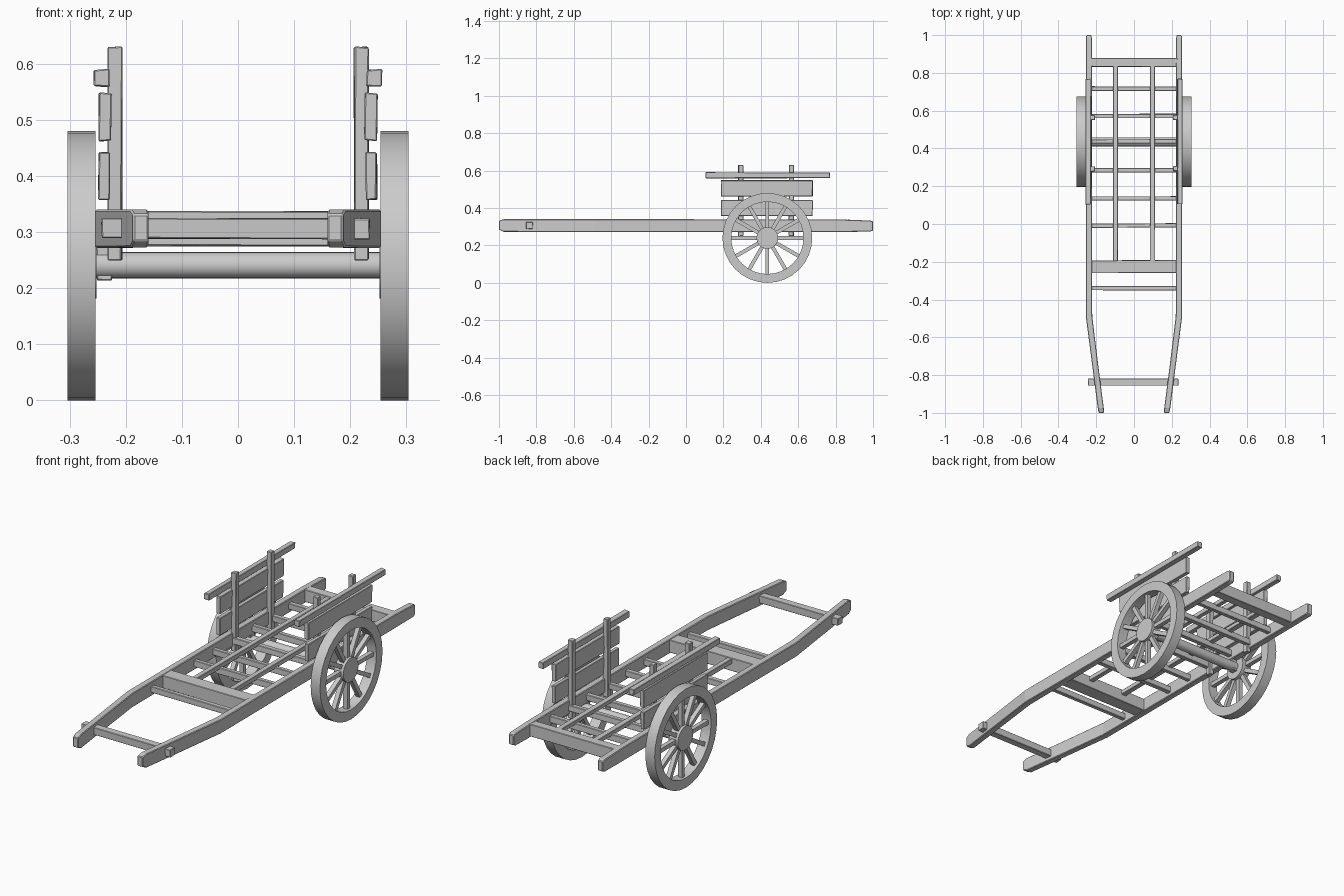
import bpy, bmesh, math, random
from mathutils import Matrix, Vector

if "Cube" in bpy.data.objects:
    bpy.data.objects.remove(bpy.data.objects["Cube"])

random.seed(4)
WY, WZ, WR = 0.435, 0.24, 0.24      # wheel centre and radius


def finish(name, bm, bevel=0.0, smooth=False):
    bmesh.ops.recalc_face_normals(bm, faces=bm.faces)
    me = bpy.data.meshes.new(name)
    bm.to_mesh(me)
    bm.free()
    ob = bpy.data.objects.new(name, me)
    bpy.context.collection.objects.link(ob)
    if bevel:
        m = ob.modifiers.new("worn_edges", 'BEVEL')
        m.width, m.segments = bevel, 1
    if smooth:
        bpy.context.view_layer.objects.active = ob
        ob.select_set(True)
        bpy.ops.object.shade_smooth_by_angle(angle=math.radians(35))
        ob.select_set(False)
    return ob


def loft(name, rings, bevel=0.0, closed=False, smooth=False):
    """Skin a list of equal-length point rings."""
    bm = bmesh.new()
    vs = [[bm.verts.new(p) for p in r] for r in rings]
    n = len(vs[0])
    for i in range(len(vs) if closed else len(vs) - 1):
        a, b = vs[i], vs[(i + 1) % len(vs)]
        for k in range(n):
            bm.faces.new((a[k], a[(k + 1) % n], b[(k + 1) % n], b[k]))
    if not closed:
        bm.faces.new(vs[0])
        bm.faces.new(vs[-1])
    return finish(name, bm, bevel, smooth)


def box(name, x0, x1, y0, y1, z0, z1, wear=0.0015):
    """Timber with slightly uneven corners and worn edges."""
    bm = bmesh.new()
    size = Vector((x1 - x0, y1 - y0, z1 - z0))
    mid = Vector((x0 + x1, y0 + y1, z0 + z1)) / 2
    bmesh.ops.create_cube(bm, size=1, matrix=Matrix.Translation(mid) @ Matrix.Diagonal((*size, 1)))
    for v in bm.verts:
        v.co += Vector([random.uniform(-wear, wear) for _ in range(3)])
    return finish(name, bm, 0.002)


def cyl(name, r, x0, x1, y, z, seg):
    ring = [(r * math.cos(2 * math.pi * k / seg), r * math.sin(2 * math.pi * k / seg)) for k in range(seg)]
    return loft(name, [[(x, y + a, z + b) for a, b in ring] for x in (x0, x1)], smooth=True)


# Long side rails: y, centre x, bottom, top, half width
RAIL = [(-1.0, 0.173, 0.285, 0.332, 0.014), (-0.975, 0.176, 0.273, 0.34, 0.016),
        (-0.75, 0.205, 0.272, 0.34, 0.016), (-0.49, 0.238, 0.272, 0.34, 0.017),
        (0.0, 0.238, 0.272, 0.34, 0.016), (0.84, 0.238, 0.272, 0.338, 0.016),
        (0.985, 0.239, 0.274, 0.333, 0.016), (1.0, 0.239, 0.28, 0.328, 0.013)]

for s, side in ((-1, "left"), (1, "right")):
    loft(f"{side}_side_rail",
         [[(s * (x - w), y, a), (s * (x + w), y, a), (s * (x + w), y, b), (s * (x - w), y, b)]
          for y, x, a, b, w in RAIL], bevel=0.003)

    def sbox(name, xa, xb, *rest):
        box(f"{side}_{name}", min(s * xa, s * xb), max(s * xa, s * xb), *rest)

    # Side fence: posts, planks, top bar
    for i, y in enumerate((0.292, 0.563)):
        sbox(f"fence_post_{i}", 0.207, 0.232, y - 0.013, y + 0.013, 0.25, 0.63)
    sbox("fence_plank_lower", 0.228, 0.248, 0.187, 0.677, 0.358, 0.443)
    sbox("fence_plank_upper", 0.226, 0.248, 0.187, 0.677, 0.463, 0.548)
    sbox("fence_top_bar", 0.229, 0.256, 0.105, 0.768, 0.56, 0.59)
    # Lengthwise floor slat
    sbox("floor_slat", 0.085, 0.111, -0.2, 0.835, 0.312, 0.334)

    # Wheel rim
    N, xi, xo = 32, s * 0.254, s * 0.304
    rings = []
    for k in range(N):
        c, d = math.cos(2 * math.pi * k / N), math.sin(2 * math.pi * k / N)
        rings.append([(x, WY + r * c, WZ + r * d)
                      for x, r in ((xi, WR), (xo, WR), (xo, 0.193), (xi, 0.193))])
    loft(f"{side}_wheel_rim", rings, closed=True, smooth=True)
    # Hub and twelve spokes
    cyl(f"{side}_wheel_hub", 0.058, s * 0.252, s * 0.302, WY, WZ, 24)
    bm = bmesh.new()
    for k in range(12):
        bmesh.ops.create_cube(bm, size=1, matrix=Matrix.Translation((s * 0.279, WY, WZ))
                              @ Matrix.Rotation(k * math.pi / 6, 4, 'X')
                              @ Matrix.Translation((0, 0, 0.125))
                              @ Matrix.Diagonal((0.022, 0.02, 0.15, 1)))
    finish(f"{side}_wheel_spokes", bm)

# Axle and its block
cyl("axle", 0.0235, -0.256, 0.256, WY, 0.241, 20)
box("axle_block", -0.252, -0.225, 0.42, 0.45, 0.213, 0.275)

# Broad end beams of the bed
box("bed_front_beam", -0.232, 0.232, -0.26, -0.192, 0.275, 0.338)
box("bed_rear_beam", -0.232, 0.232, 0.832, 0.88, 0.278, 0.336)

# Thin floor rungs
for i, y in enumerate((-0.34, -0.008, 0.135, 0.285, 0.437, 0.572, 0.717)):
    box(f"floor_rung_{i}", -0.228, 0.228, y - 0.011, y + 0.011, 0.288, 0.318)

# Pulling bar through the handles
box("handle_crossbar", -0.243, 0.235, -0.855, -0.82, 0.288, 0.324)
